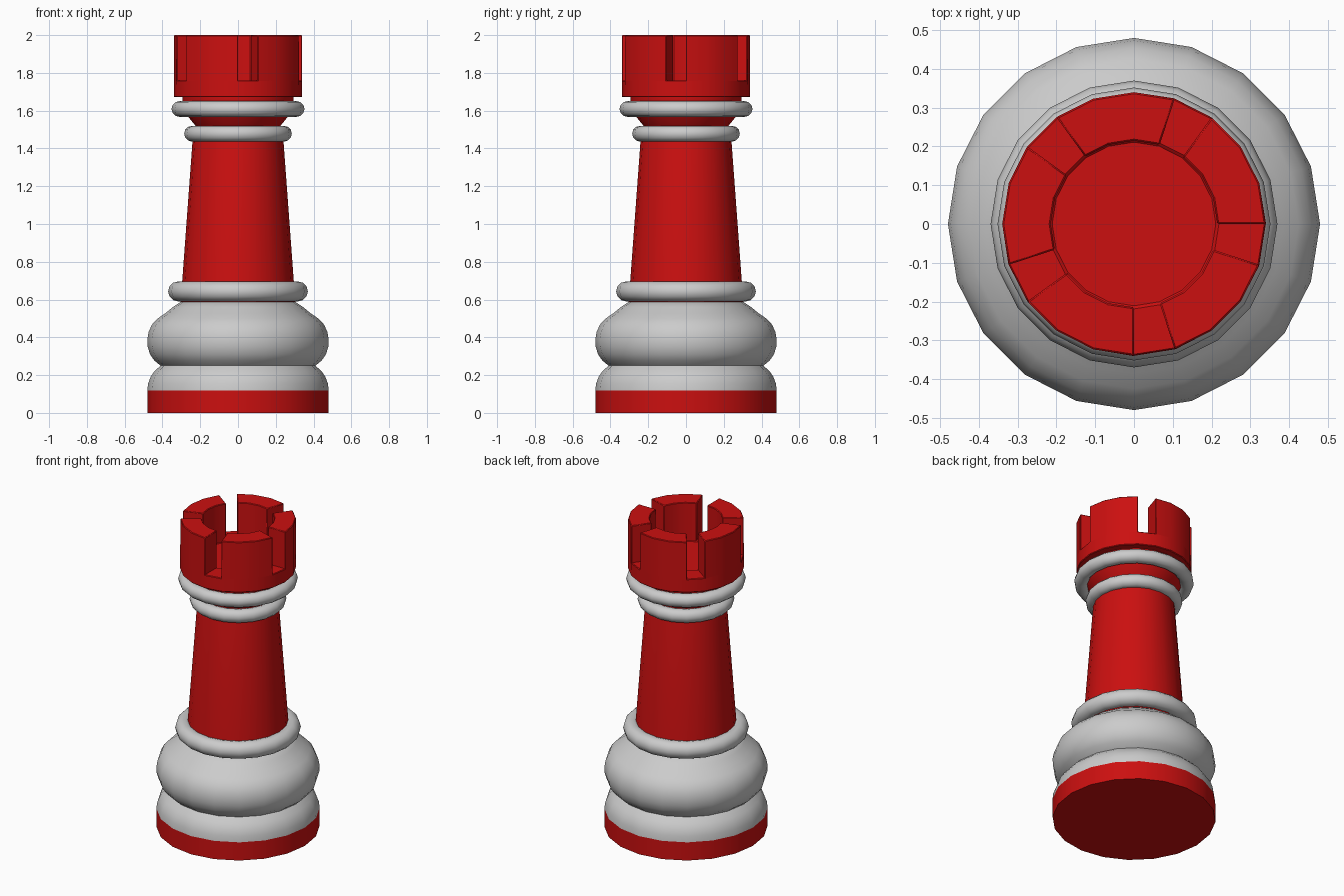
import bpy, bmesh
from math import cos, sin, pi, radians

if "Cube" in bpy.data.objects:
    bpy.data.objects.remove(bpy.data.objects["Cube"])

SIDES = 20
red = bpy.data.materials.new("red")
red.diffuse_color = (0.6, 0.005, 0.005, 1)
red.use_nodes = True
red.node_tree.nodes["Principled BSDF"].inputs["Base Color"].default_value = red.diffuse_color


def finish(bm, name, mat, angle=35):
    bmesh.ops.recalc_face_normals(bm, faces=bm.faces)
    me = bpy.data.meshes.new(name)
    bm.to_mesh(me)
    bm.free()
    ob = bpy.data.objects.new(name, me)
    bpy.context.collection.objects.link(ob)
    if mat:
        me.materials.append(mat)
    bpy.ops.object.select_all(action='DESELECT')
    ob.select_set(True)
    bpy.context.view_layer.objects.active = ob
    bpy.ops.object.shade_smooth_by_angle(angle=radians(angle))
    return ob


def spin(profile, closed=False):
    """Turn (radius, z) points around z; radius 0 points collapse to a pole."""
    bm = bmesh.new()
    rings = []
    for r, z in profile:
        if r == 0:
            rings.append([bm.verts.new((0, 0, z))] * SIDES)
        else:
            rings.append([bm.verts.new((r * cos(2 * pi * i / SIDES), r * sin(2 * pi * i / SIDES), z))
                          for i in range(SIDES)])
    pairs = list(zip(rings, rings[1:]))
    if closed:
        pairs.append((rings[-1], rings[0]))
    for a, b in pairs:
        for i in range(SIDES):
            j = (i + 1) % SIDES
            bm.faces.new(list(dict.fromkeys((a[i], a[j], b[j], b[i]))))
    return bm


def lathe(name, profile, mat=None):
    return finish(spin(profile), name, mat)


def ring(name, radius, z, thick):
    pts = [(radius + thick * cos(2 * pi * k / 12), z + thick * sin(2 * pi * k / 12)) for k in range(12)]
    return finish(spin(pts, True), name, None, 60)


# Foot and bulging base
lathe("foot", [(0, 0), (0.48, 0), (0.48, 0.118), (0, 0.118)], red)
lathe("lower_base", [(0, 0.118), (0.48, 0.118), (0.476, 0.155), (0.463, 0.19),
                     (0.443, 0.22), (0.41, 0.25), (0, 0.25)])
lathe("base_bulge", [(0, 0.25), (0.41, 0.25), (0.443, 0.277), (0.466, 0.31), (0.478, 0.35),
                     (0.48, 0.39), (0.473, 0.43), (0.455, 0.468), (0.425, 0.5),
                     (0.385, 0.527), (0.345, 0.56), (0.3, 0.59), (0, 0.59)])
ring("base_ring", 0.317, 0.643, 0.053)

# Tapered shaft and flared neck
lathe("shaft", [(0, 0.58), (0.304, 0.58), (0.24, 1.45), (0.225, 1.52), (0.27, 1.575),
                (0.295, 1.62), (0.295, 1.68), (0, 1.68)], red)
ring("lower_collar", 0.243, 1.478, 0.042)
ring("upper_collar", 0.31, 1.609, 0.042)

# Crown: a rim with three-segment battlements and one-segment gaps
bm = spin([(0, 1.672), (0.34, 1.672), (0.34, 1.76), (0.215, 1.76), (0.215, 1.75), (0, 1.75)])
bm.faces.ensure_lookup_table()
rim = [bm.faces[2 * SIDES + i] for i in range(SIDES) if i % 4 != 3]
out = bmesh.ops.extrude_face_region(bm, geom=rim)
for v in out["geom"]:
    if isinstance(v, bmesh.types.BMVert):
        v.co.z = 2.0
crown = finish(bm, "crown", red)
bevel = crown.modifiers.new("bevel", 'BEVEL')
bevel.width = 0.004
bevel.segments = 1
bevel.limit_method = 'ANGLE'
bevel.angle_limit = radians(40)
